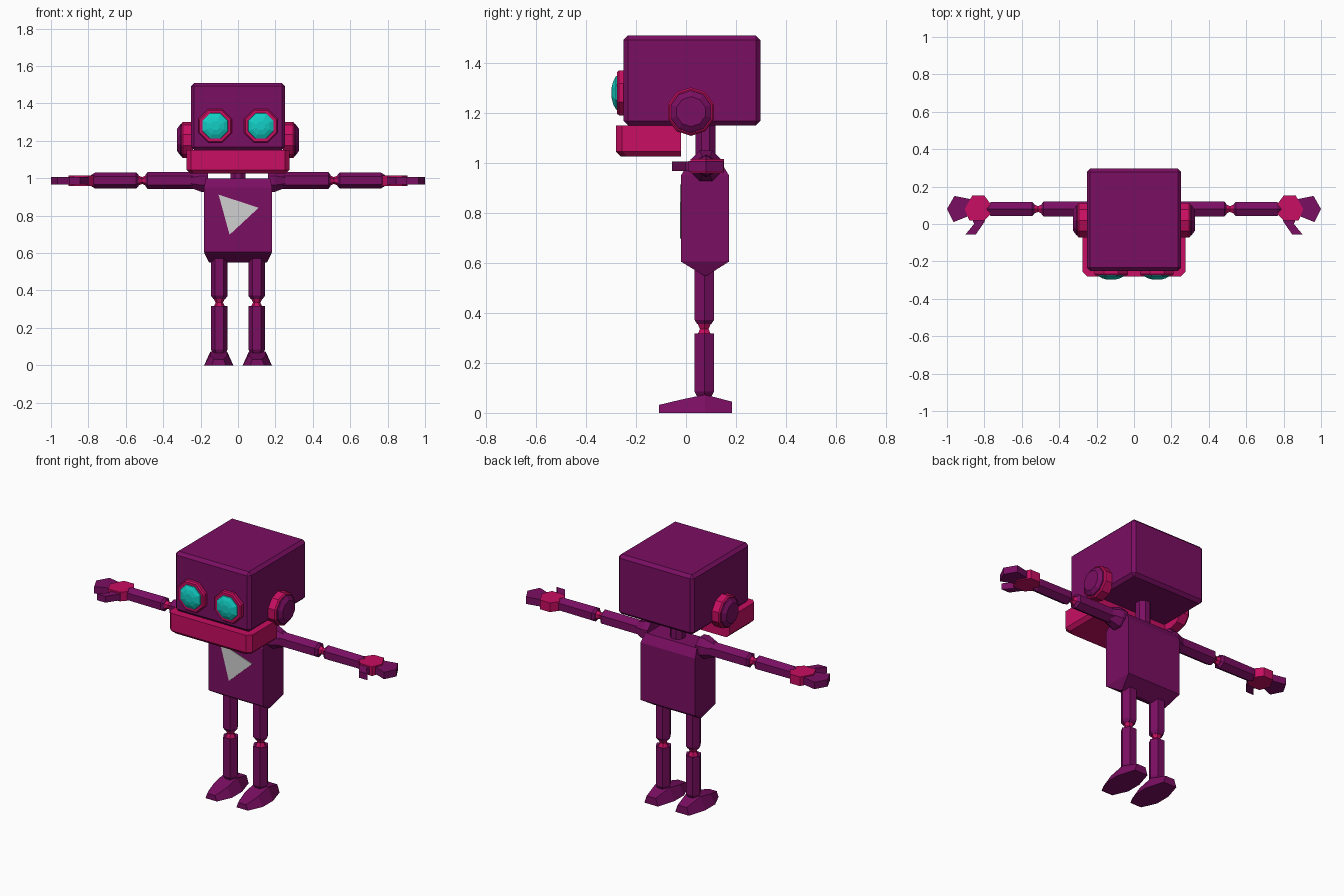
import bpy, bmesh, math
from mathutils import Vector

if "Cube" in bpy.data.objects:
    bpy.data.objects.remove(bpy.data.objects["Cube"])


def material(name, r, g, b):
    m = bpy.data.materials.new(name)
    lin = [((c / 255 + 0.055) / 1.055) ** 2.4 if c > 10 else c / 255 / 12.92 for c in (r, g, b)]
    m.diffuse_color = (*lin, 1)
    m.use_nodes = True
    m.node_tree.nodes["Principled BSDF"].inputs["Base Color"].default_value = m.diffuse_color
    return m


PURPLE = material("purple", 122, 14, 98)
PINK = material("pink", 200, 14, 98)
TEAL = material("teal", 18, 205, 195)
GREY = material("light_grey", 208, 208, 208)


def loft(name, rings, mat):
    """Skin a list of equal-length point rings and close both ends."""
    bm = bmesh.new()
    vs = [[bm.verts.new(p) for p in ring] for ring in rings]
    n = len(vs[0])
    for a, b in zip(vs, vs[1:]):
        for i in range(n):
            j = (i + 1) % n
            bm.faces.new((a[i], a[j], b[j], b[i]))
    bm.faces.new(vs[0])
    bm.faces.new(vs[-1])
    bmesh.ops.recalc_face_normals(bm, faces=bm.faces)
    me = bpy.data.meshes.new(name)
    bm.to_mesh(me)
    bm.free()
    me.materials.append(mat)
    ob = bpy.data.objects.new(name, me)
    bpy.context.collection.objects.link(ob)
    return ob


def tube(name, axis, centre, steps, n, mat, phase=0.0):
    """Turned n-sided part; steps are (position along axis, radius)."""
    k = "xyz".index(axis)
    u, v = [(1, 2), (0, 2), (0, 1)][k]
    rings = []
    for t, r in steps:
        ring = []
        for i in range(n):
            a = phase + 2 * math.pi * i / n
            p = Vector(centre)
            p[k] = t
            p[u] += r * math.cos(a)
            p[v] += r * math.sin(a)
            ring.append(p)
        rings.append(ring)
    return loft(name, rings, mat)


def block(name, levels, mat):
    """Stacked rectangles; levels are (z, half width, y front, y back)."""
    return loft(name, [[(-w, a, z), (w, a, z), (w, b, z), (-w, b, z)] for z, w, a, b in levels], mat)


def slab(name, outline, z0, z1, mat, s):
    """Flat plan outline pulled up between two heights, mirrored by s."""
    return loft(name, [[(s * x, y, z) for x, y in outline] for z in (z0, z1)], mat)


# Head
head = block("head", [(1.15, 0.252, -0.25, 0.297), (1.51, 0.252, -0.25, 0.297)], PURPLE)
bev = head.modifiers.new("bevel", "BEVEL")
bev.width = 0.018
bev.segments = 1


# Jaw with cut front corners
def jaw_ring(z, d):
    w, f, c = 0.275 - d, -0.28 + d, 0.025
    return [(-w, -0.02, z), (-w, f + c, z), (-w + c, f, z), (w - c, f, z), (w, f + c, z), (w, -0.02, z)]


loft("jaw", [jaw_ring(1.025, 0.02), jaw_ring(1.045, 0), jaw_ring(1.15, 0)], PINK)

# Neck and torso
tube("neck", "z", (0, 0.078, 0), [(0.98, 0.043), (1.16, 0.043)], 8, PURPLE, math.pi / 8)
block("torso", [(0.55, 0.155, 0.07, 0.085), (0.605, 0.182, -0.02, 0.172),
                (0.95, 0.182, -0.02, 0.172), (1.0, 0.172, 0.01, 0.142)], PURPLE)

# Chest triangle plate
tri = [(-0.104, 0.913), (0.11, 0.842), (-0.045, 0.698)]
loft("chest_triangle", [[(x, y, z) for x, z in tri] for y in (-0.018, -0.023)], GREY)

for s, side in ((-1, "right"), (1, "left")):
    # Eyes
    e = (s * 0.122, 0, 1.28)
    tube(side + "_eye_ring", "y", e, [(-0.24, 0.097), (-0.268, 0.097), (-0.276, 0.09)], 8, PINK, math.pi / 8)
    tube(side + "_eye", "y", e, [(-0.27, 0.076), (-0.28, 0.072), (-0.291, 0.05), (-0.297, 0.025)],
         8, TEAL, math.pi / 8)

    # Ears
    c = (0, 0.02, 1.205)
    tube(side + "_ear_ring", "x", c, [(s * 0.24, 0.097), (s * 0.295, 0.097), (s * 0.302, 0.09)],
         10, PINK, math.pi / 10)
    tube(side + "_ear_cap", "x", c, [(s * 0.295, 0.086), (s * 0.308, 0.084), (s * 0.325, 0.06)],
         10, PURPLE, math.pi / 10)

    # Arm
    a = (0, 0.08, 0.988)
    q = math.pi / 2
    tube(side + "_shoulder", "x", a, [(s * 0.16, 0.064), (s * 0.195, 0.066), (s * 0.255, 0.042)],
         8, PURPLE, math.pi / 8)
    tube(side + "_upper_arm", "x", a, [(s * 0.2, 0.046), (s * 0.483, 0.046), (s * 0.495, 0.03)], 6, PURPLE, q)
    tube(side + "_elbow", "x", a, [(s * 0.485, 0.032), (s * 0.512, 0.018), (s * 0.545, 0.032)], 6, PINK, q)
    tube(side + "_forearm", "x", a, [(s * 0.532, 0.03), (s * 0.545, 0.044), (s * 0.765, 0.042),
                                     (s * 0.785, 0.03)], 6, PURPLE, q)

    # Hand
    slab(side + "_palm", [(0.765, 0.055), (0.765, 0.105), (0.8, 0.152), (0.865, 0.152),
                          (0.905, 0.08), (0.88, 0.018), (0.8, 0.018)], 0.96, 1.015, PINK, s)
    slab(side + "_fingers", [(0.86, 0.13), (0.96, 0.15), (1.0, 0.08), (0.965, 0.01),
                             (0.89, 0.04), (0.86, 0.05)], 0.966, 1.008, PURPLE, s)
    slab(side + "_thumb", [(0.79, 0.04), (0.87, 0.04), (0.855, 0.0), (0.9, -0.055),
                           (0.845, -0.055), (0.8, 0.01)], 0.968, 1.006, PURPLE, s)

    # Leg
    g = (s * 0.1, 0.073, 0)
    tube(side + "_thigh", "z", g, [(0.58, 0.045), (0.372, 0.045), (0.355, 0.032)], 6, PURPLE)
    tube(side + "_knee", "z", g, [(0.362, 0.033), (0.335, 0.02), (0.308, 0.033)], 6, PINK)
    tube(side + "_shin", "z", g, [(0.312, 0.03), (0.318, 0.045), (0.085, 0.045), (0.06, 0.03)], 6, PURPLE)

    # Foot: cross-sections from toe to heel (y, base half width, top half width, height)
    foot = [(-0.108, 0.038, 0.026, 0.032), (-0.02, 0.078, 0.045, 0.053),
            (0.075, 0.078, 0.045, 0.073), (0.184, 0.045, 0.03, 0.045)]
    loft(side + "_foot", [[(s * 0.103 - b, y, 0), (s * 0.103 + b, y, 0),
                           (s * 0.103 + t, y, h), (s * 0.103 - t, y, h)] for y, b, t, h in foot], PURPLE)
